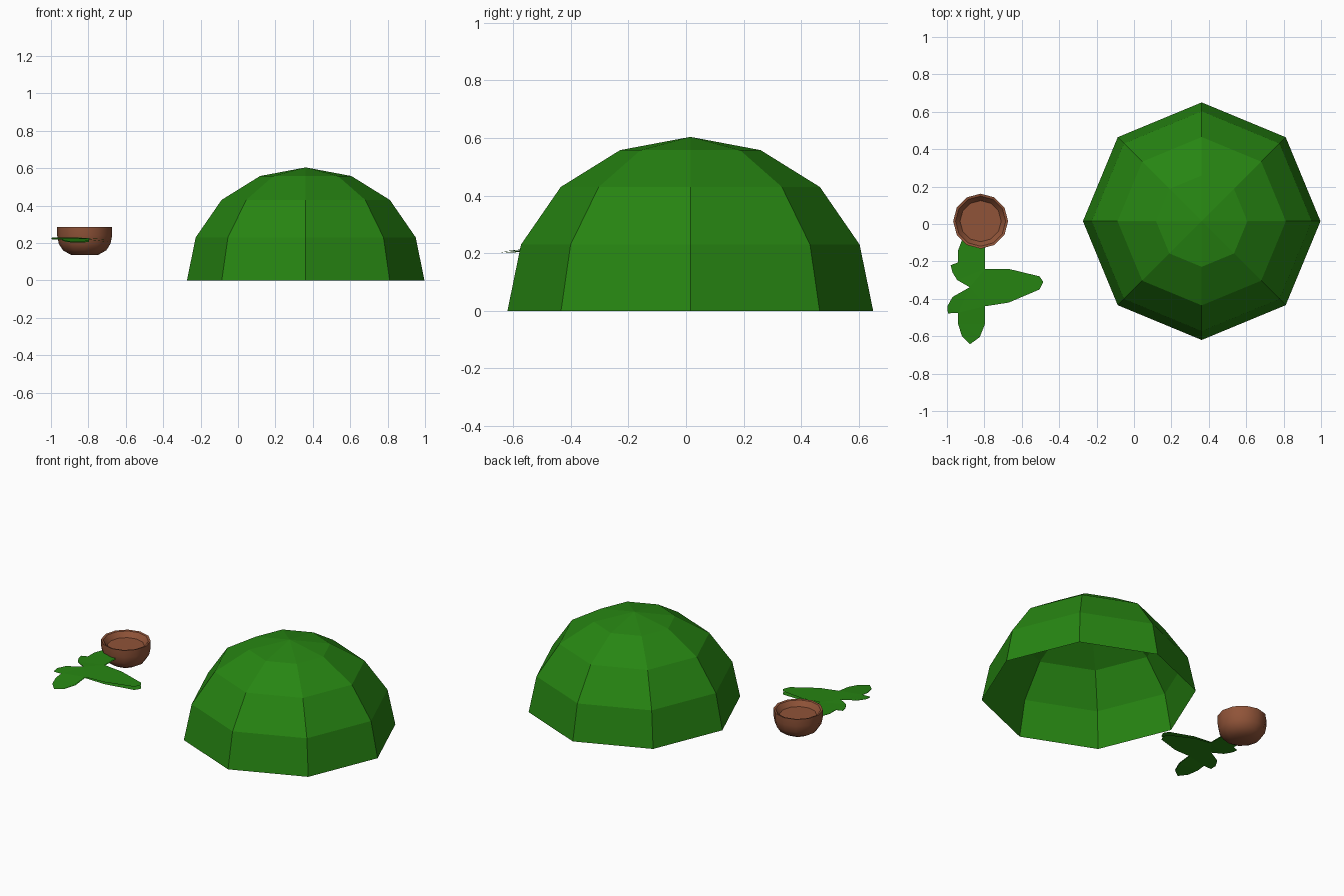
import bpy, bmesh, math

if "Cube" in bpy.data.objects:
    bpy.data.objects.remove(bpy.data.objects["Cube"])


def material(name, rgb):
    m = bpy.data.materials.new(name)
    m.diffuse_color = (*rgb, 1)
    m.use_nodes = True
    m.node_tree.nodes["Principled BSDF"].inputs["Base Color"].default_value = m.diffuse_color
    return m


GREEN = material("leaf green", (0.020, 0.235, 0.006))
BROWN = material("shell brown", (0.28, 0.088, 0.040))


def add_object(name, bm, mat):
    mesh = bpy.data.meshes.new(name)
    bm.to_mesh(mesh)
    bm.free()
    ob = bpy.data.objects.new(name, mesh)
    bpy.context.collection.objects.link(ob)
    mesh.materials.append(mat)
    return ob


def revolve(name, profile, sides, centre, mat):
    """Revolve (radius, z) pairs, bottom to top; radius 0 closes to a point."""
    bm = bmesh.new()
    rings = []
    for r, z in profile:
        n = sides if r > 0 else 1
        rings.append([bm.verts.new((centre[0] + r * math.cos(2 * math.pi * i / sides),
                                    centre[1] + r * math.sin(2 * math.pi * i / sides), z))
                      for i in range(n)])
    for a, b in zip(rings, rings[1:]):
        for i in range(sides):
            j = (i + 1) % sides
            if len(b) == 1:
                bm.faces.new((a[i], a[j], b[0]))
            elif len(a) == 1:
                bm.faces.new((a[0], b[j], b[i]))
            else:
                bm.faces.new((a[i], a[j], b[j], b[i]))
    return add_object(name, bm, mat)


# Open-bottomed faceted dome
revolve("dome_shell", [(0.635, 0), (0.588, 0.23), (0.45, 0.43), (0.244, 0.558), (0, 0.604)],
        8, (0.362, 0.015), GREEN)

# Round brown cup with a shallow recess in its top
cup = revolve("cup", [(0, 0.135), (0.07, 0.135), (0.115, 0.16), (0.138, 0.195), (0.147, 0.24),
                      (0.147, 0.285), (0.134, 0.282), (0.11, 0.25), (0, 0.25)],
              12, (-0.82, 0.015), BROWN)
bpy.context.view_layer.objects.active = cup
cup.select_set(True)
bpy.ops.object.shade_smooth_by_angle(angle=math.radians(35))

# Lobed leaf outline, as seen from above
OUTLINE = [(-0.91, -0.06), (-0.87, -0.02), (-0.82, -0.05), (-0.797, -0.12), (-0.797, -0.24),
           (-0.67, -0.24), (-0.505, -0.28), (-0.485, -0.31), (-0.505, -0.35), (-0.67, -0.42),
           (-0.797, -0.44), (-0.797, -0.535), (-0.825, -0.605), (-0.877, -0.643),
           (-0.92, -0.60), (-0.94, -0.535), (-0.94, -0.475), (-0.995, -0.478),
           (-0.998, -0.44), (-0.97, -0.39), (-0.878, -0.338), (-0.945, -0.30),
           (-0.97, -0.26), (-0.98, -0.22), (-0.94, -0.205), (-0.94, -0.14)]


def leaf(name, base, slope, up):
    """Thin sheet that sinks towards +x and droops at its front tip."""
    bm = bmesh.new()
    verts = []
    for x, y in OUTLINE:
        z = base - slope * max(0, x + 0.85) - 0.11 * max(0, -0.42 - y)
        verts.append(bm.verts.new((x, y, z)))
    face = bm.faces.new(verts)
    bm.normal_update()
    if (face.normal.z > 0) != up:
        face.normal_flip()
    bmesh.ops.triangulate(bm, faces=[face])
    add_object(name, bm, GREEN)


leaf("leaf_upper", 0.230, 0.075, True)
leaf("leaf_lower", 0.226, 0.125, False)
